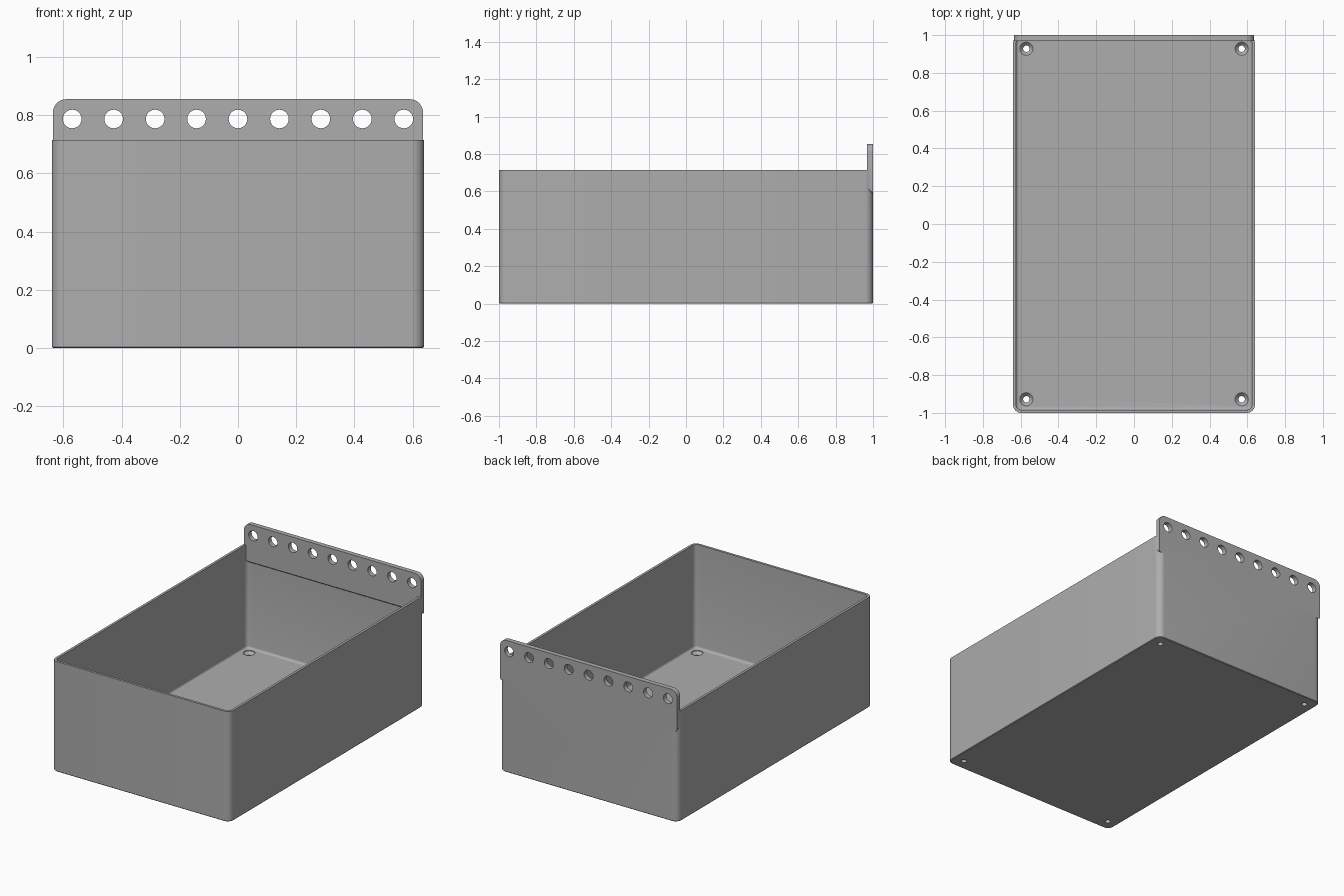
import bpy
import bmesh
from math import sin, cos, pi
from mathutils import Matrix

if "Cube" in bpy.data.objects:
    bpy.data.objects.remove(bpy.data.objects["Cube"], do_unlink=True)

W, L, H = 0.64, 1.0, 0.715      # half width, half length, wall height
WALL, FLOOR, RADIUS = 0.016, 0.043, 0.042

grey = bpy.data.materials.new("plastic grey")
grey.use_nodes = True
grey.diffuse_color = (0.42, 0.42, 0.42, 1)
grey.node_tree.nodes["Principled BSDF"].inputs["Base Color"].default_value = grey.diffuse_color


def rounded_rect(u0, u1, v0, v1, radii, steps=8):
    """Outline points; radii run from the upper right corner counterclockwise."""
    points = []
    corners = [(u1, v1, -1, -1), (u0, v1, 1, -1), (u0, v0, 1, 1), (u1, v0, -1, 1)]
    for k, ((u, v, su, sv), r) in enumerate(zip(corners, radii)):
        for i in range(steps + 1):
            a = pi / 2 * (k + i / steps)
            points.append((u + su * r + r * cos(a), v + sv * r + r * sin(a)))
    return points


def loft(name, rings):
    """Closed solid skinned through rings of equal point count."""
    bm = bmesh.new()
    loops = [[bm.verts.new(p) for p in ring] for ring in rings]
    for a, b in zip(loops, loops[1:]):
        for i in range(len(a)):
            j = (i + 1) % len(a)
            bm.faces.new((a[i], a[j], b[j], b[i]))
    bm.faces.new(loops[0][::-1])
    bm.faces.new(loops[-1])
    bmesh.ops.recalc_face_normals(bm, faces=bm.faces)
    mesh = bpy.data.meshes.new(name)
    bm.to_mesh(mesh)
    bm.free()
    mesh.materials.append(grey)
    obj = bpy.data.objects.new(name, mesh)
    bpy.context.collection.objects.link(obj)
    return obj


def tray_ring(z, inset):
    r = max(RADIUS - inset, 0.008)
    outline = rounded_rect(inset - W, W - inset, inset - L, L - inset, [r] * 4)
    return [(x, y, z) for x, y in outline]


def circle(radius, n=32):
    return [(radius * cos(2 * pi * i / n), radius * sin(2 * pi * i / n)) for i in range(n)]


def combine(target, tool, operation):
    mod = target.modifiers.new(tool.name, "BOOLEAN")
    mod.operation, mod.object, mod.solver = operation, tool, "EXACT"
    bpy.context.view_layer.objects.active = target
    bpy.ops.object.modifier_apply(modifier=mod.name)
    bpy.data.objects.remove(tool, do_unlink=True)


# Open box with a small fillet around the floor
bin_body = loft("storage_bin", [tray_ring(0, 0.004), tray_ring(0.004, 0), tray_ring(H, 0)])
FILLET = 0.014
levels = []
for i in range(5):
    a = pi / 2 * i / 4
    levels.append((FLOOR + FILLET * (1 - cos(a)), WALL + FILLET * (1 - sin(a))))
levels.append((H + 0.1, WALL))
combine(bin_body, loft("cavity", [tray_ring(z, d) for z, d in levels]), "DIFFERENCE")

# Hanging plate on the back wall, with a sloped lower edge
profile = rounded_rect(-0.636, 0.636, 0.59, 0.855, [0.045, 0.045, 0.012, 0.012])
front = [(x, 0.969, z + 0.022 if z < 0.65 else z) for x, z in profile]
back = [(x, 1.0, z) for x, z in profile]
combine(bin_body, loft("hanging_plate", [front, back]), "UNION")

# Row of hanging holes
for i in range(9):
    x = (i - 4) * 0.1425
    rings = [[(x + u, y, 0.787 + v) for u, v in circle(0.032)] for y in (0.9, 1.1)]
    combine(bin_body, loft("hanging_hole", rings), "DIFFERENCE")

# Countersunk screw holes in the floor corners
screw_profile = [(-0.05, 0.017), (FLOOR - 0.022, 0.017), (FLOOR - 0.004, 0.035), (FLOOR + 0.03, 0.035)]
for sx in (-1, 1):
    for sy in (-1, 1):
        rings = [[(sx * 0.57 + u, sy * 0.928 + v, z) for u, v in circle(r)] for z, r in screw_profile]
        combine(bin_body, loft("screw_hole", rings), "DIFFERENCE")

# Smooth the rounded corners and keep the hard edges
bpy.ops.object.select_all(action="DESELECT")
bin_body.select_set(True)
bpy.context.view_layer.objects.active = bin_body
bpy.ops.object.shade_smooth_by_angle(angle=pi / 6)
